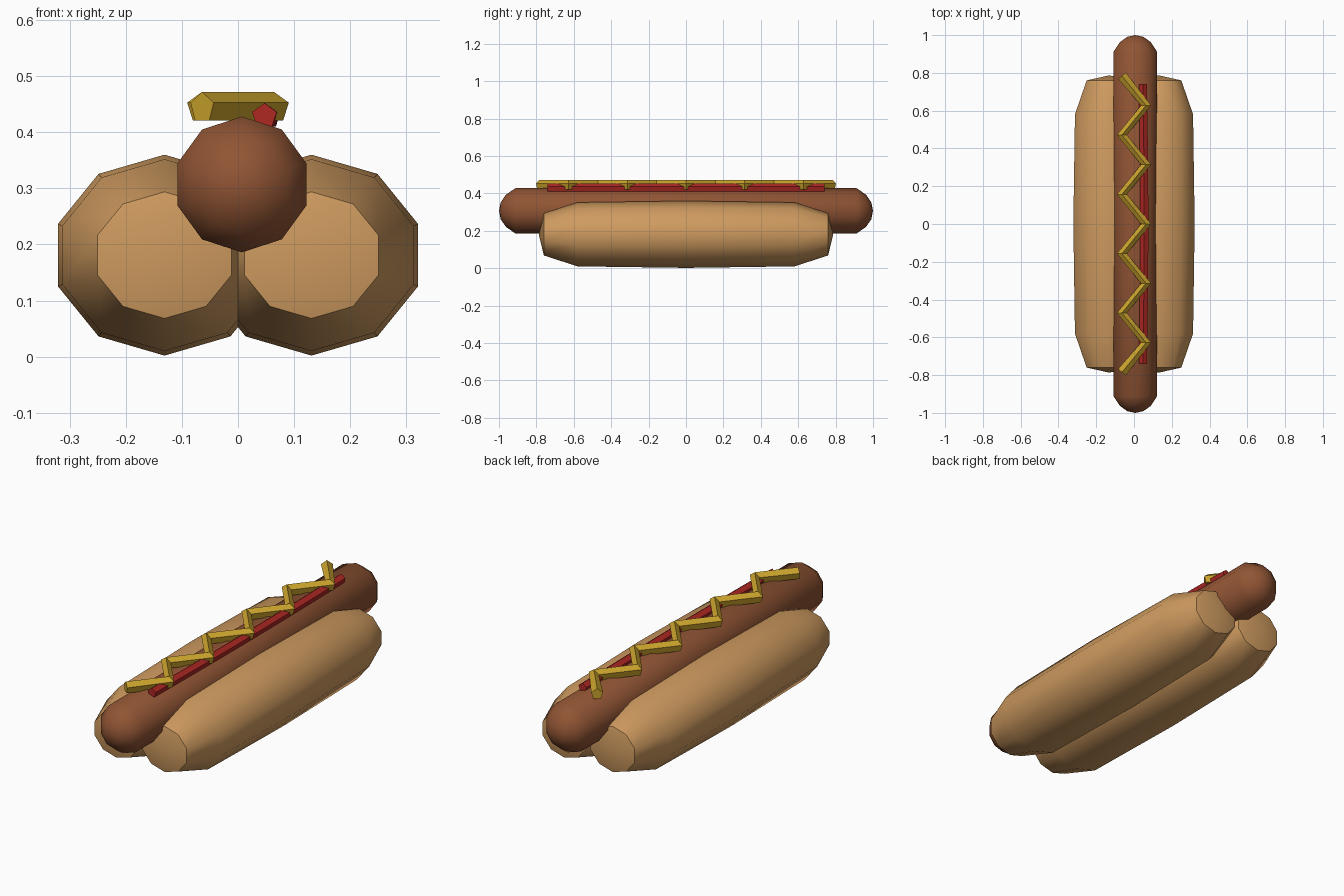
import bpy, bmesh, math
from mathutils import Vector

if "Cube" in bpy.data.objects:
    bpy.data.objects.remove(bpy.data.objects["Cube"])


def material(name, rgb):
    m = bpy.data.materials.new(name)
    m.diffuse_color = (*rgb, 1)
    m.use_nodes = True
    m.node_tree.nodes["Principled BSDF"].inputs["Base Color"].default_value = m.diffuse_color
    return m


BUN = material("bread tan", (0.62, 0.325, 0.115))
MEAT = material("sausage brown", (0.28, 0.089, 0.034))
MUSTARD = material("mustard yellow", (0.60, 0.37, 0.026))
KETCHUP = material("ketchup red", (0.43, 0.021, 0.017))


def finish(name, bm, mat, angle):
    bmesh.ops.recalc_face_normals(bm, faces=bm.faces[:])
    me = bpy.data.meshes.new(name)
    bm.to_mesh(me)
    bm.free()
    me.materials.append(mat)
    ob = bpy.data.objects.new(name, me)
    bpy.context.collection.objects.link(ob)
    bpy.context.view_layer.objects.active = ob
    ob.select_set(True)
    bpy.ops.object.shade_smooth_by_angle(angle=math.radians(angle))
    ob.select_set(False)
    return ob


def bridge(bm, rings):
    n = len(rings[0])
    for a, b in zip(rings, rings[1:]):
        for i in range(n):
            j = (i + 1) % n
            bm.faces.new((a[i], a[j], b[j], b[i]))


def roll(name, mat, cx, cz, rx, rz, profile, pole, angle):
    """Ten-sided rounded roll along y; profile = (y, radius factor), mirrored in y."""
    bm = bmesh.new()
    full = [(-y, f) for y, f in reversed(profile) if y > 0] + profile
    angles = [math.pi / 2 + i * math.tau / 10 for i in range(10)]
    rings = [[bm.verts.new((cx + rx * f * math.cos(a), y, cz + rz * f * math.sin(a)))
              for a in angles] for y, f in full]
    bridge(bm, rings)
    for ring, y in ((rings[0], -pole), (rings[-1], pole)):
        tip = bm.verts.new((cx, y, cz))
        for i in range(10):
            bm.faces.new((ring[i], ring[(i + 1) % 10], tip))
    return finish(name, bm, mat, angle)


def squeeze(name, mat, path, r):
    """Five-sided sauce tube swept along a path."""
    bm = bmesh.new()
    pts = [Vector(p) for p in path]
    rings = []
    for k, p in enumerate(pts):
        t = (pts[min(k + 1, len(pts) - 1)] - pts[max(k - 1, 0)]).normalized()
        side = t.cross(Vector((0, 0, 1))).normalized()
        up = side.cross(t)
        rings.append([bm.verts.new(p + r * (math.cos(a) * side + math.sin(a) * up))
                      for a in (math.pi / 2 + i * math.tau / 5 for i in range(5))])
    bridge(bm, rings)
    bm.faces.new(rings[0])
    bm.faces.new(rings[-1])
    return finish(name, bm, mat, 40)


# Bun halves
for side, label in ((-1, "left"), (1, "right")):
    roll(label + "_bun_half", BUN, 0.131 * side, 0.181, 0.2, 0.179,
         [(0, 1), (0.58, 0.955), (0.76, 0.63)], 0.787, 40)

# Sausage
roll("sausage", MEAT, 0.007, 0.307, 0.121, 0.121,
     [(0, 1), (0.912, 1), (0.963, 0.71), (0.991, 0.37)], 1.0, 45)

# Ketchup line, gently bowed
squeeze("ketchup_line", KETCHUP,
        [(0.047 + 0.007 * math.cos(y * 2.1), y, 0.429)
         for y in (-0.74 + 0.185 * i for i in range(9))], 0.023)

# Mustard zigzag
squeeze("mustard_zigzag", MUSTARD,
        [(0.064 * (-1) ** (i + 1), -0.785 + 0.157 * i, 0.444) for i in range(11)], 0.028)
